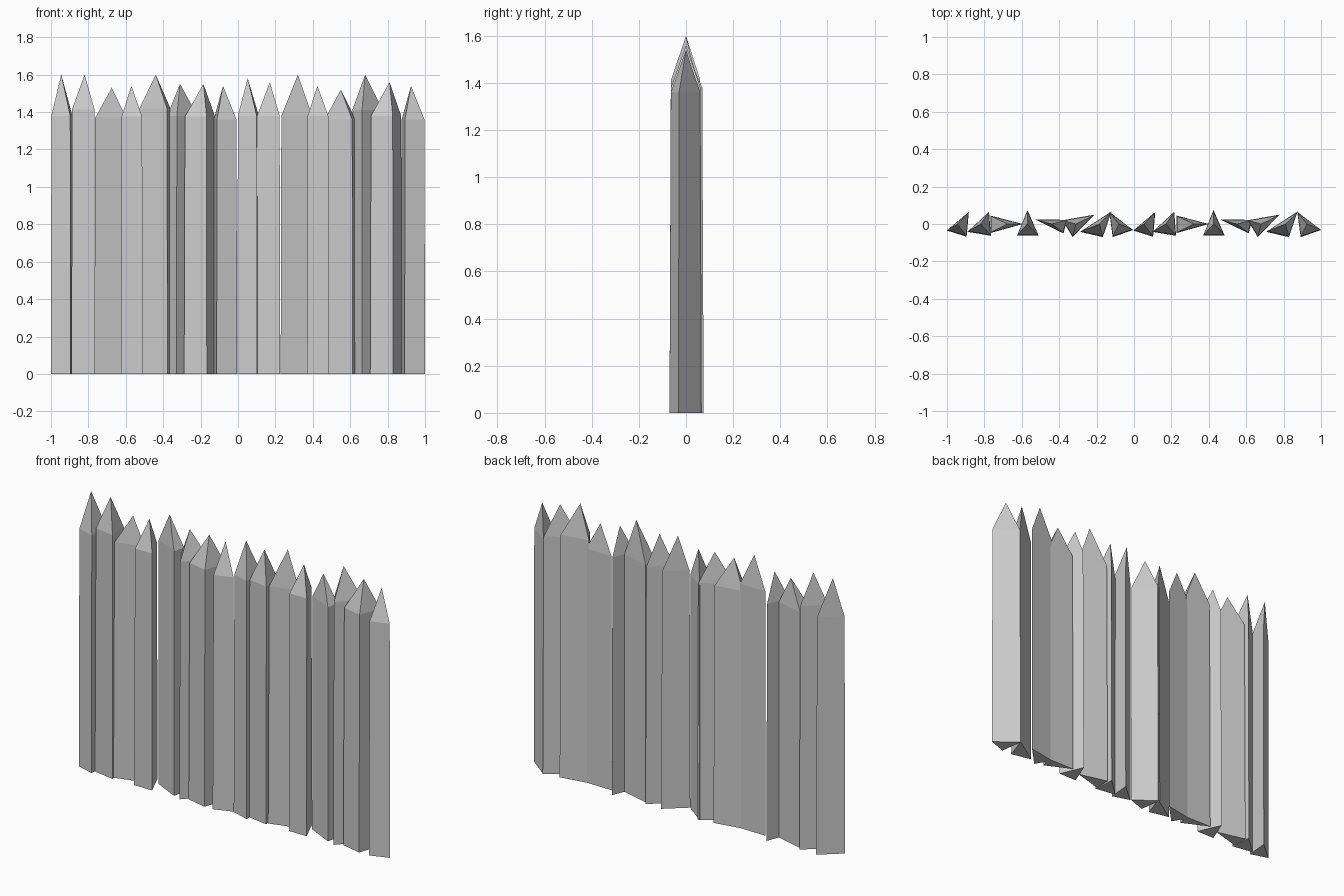
import bpy

# Eight three-sided stake footprints, x measured from the stake's tip
FOOTPRINTS = [
    [(-0.055, -0.035), (0.05, -0.068), (0.062, 0.065)],
    [(-0.07, -0.042), (0.055, -0.063), (0.045, 0.065)],
    [(-0.092, -0.048), (0.08, 0.0), (-0.092, 0.045)],
    [(-0.055, -0.062), (0.06, -0.062), (0.0, 0.075)],
    [(-0.09, 0.025), (0.063, -0.05), (0.082, 0.022)],
    [(-0.072, 0.02), (-0.018, -0.07), (0.098, 0.05)],
    [(-0.103, -0.042), (0.018, -0.07), (0.065, 0.067)],
    [(-0.052, 0.065), (-0.034, -0.07), (0.075, -0.032)],
]

# Tip x, tip height, shoulder height; the footprints repeat after eight
STAKES = [
    (-0.945, 1.60, 1.38), (-0.82, 1.60, 1.415), (-0.675, 1.53, 1.37),
    (-0.57, 1.54, 1.375), (-0.44, 1.60, 1.42), (-0.31, 1.55, 1.38),
    (-0.185, 1.55, 1.375), (-0.08, 1.54, 1.36), (0.052, 1.58, 1.38),
    (0.17, 1.56, 1.38), (0.32, 1.60, 1.38), (0.425, 1.54, 1.38),
    (0.55, 1.52, 1.36), (0.68, 1.60, 1.41), (0.81, 1.56, 1.38),
    (0.925, 1.54, 1.36),
]


def make_stake(index, tip_x, tip_z, shoulder_z):
    """Slightly tapered triangular post with a pyramid point."""
    foot = FOOTPRINTS[index % 8]
    verts = [(tip_x + x, y, 0) for x, y in foot]
    verts += [(tip_x + x * 0.96, y * 0.92, shoulder_z) for x, y in foot]
    verts.append((tip_x, 0, tip_z))
    faces = [(2, 1, 0)]
    for i in range(3):
        j = (i + 1) % 3
        faces += [(i, j, j + 3, i + 3), (i + 3, j + 3, 6)]
    mesh = bpy.data.meshes.new("stake")
    mesh.from_pydata(verts, [], faces)
    mesh.update()
    obj = bpy.data.objects.new(f"palisade_stake_{index + 1:02d}", mesh)
    bpy.context.collection.objects.link(obj)


# Row of stakes (footprints are listed counter-clockwise)
for n, stake in enumerate(STAKES):
    make_stake(n, *stake)
